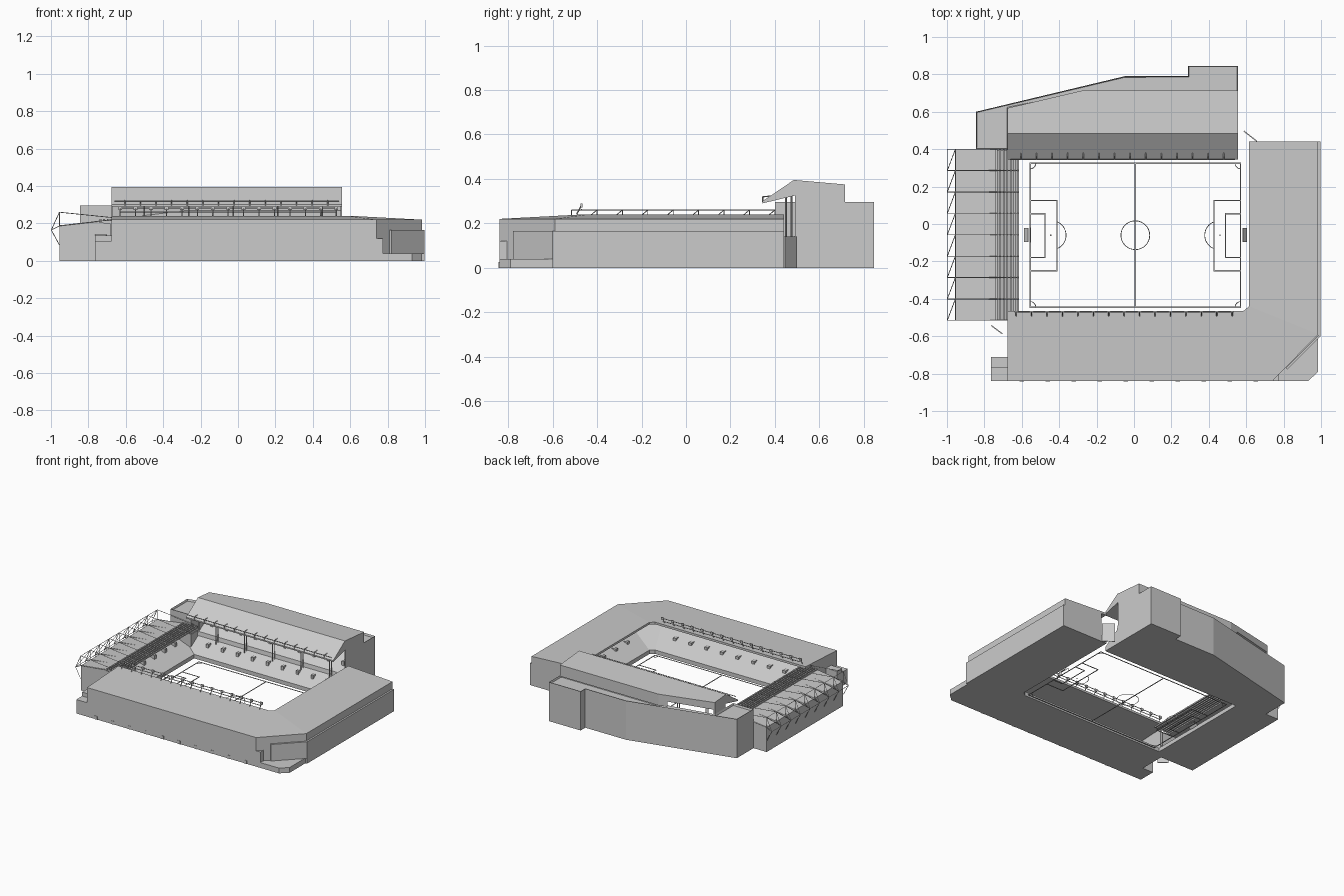
import bpy, bmesh, math
from mathutils import Vector

if "Cube" in bpy.data.objects:
    bpy.data.objects.remove(bpy.data.objects["Cube"])


def finish(name, bm):
    bmesh.ops.recalc_face_normals(bm, faces=bm.faces)
    me = bpy.data.meshes.new(name)
    bm.to_mesh(me)
    bm.free()
    ob = bpy.data.objects.new(name, me)
    bpy.context.collection.objects.link(ob)
    return ob


def loft(name, inner, outer, profile, cut=None):
    """Sweep a (t, z) section along stations running from inner to outer points."""
    bm = bmesh.new()
    rings = [[bm.verts.new((a[0] + (b[0] - a[0]) * t, a[1] + (b[1] - a[1]) * t, z))
              for t, z in profile] for a, b in zip(inner, outer)]
    n = len(profile)
    for r, s in zip(rings, rings[1:]):
        for i in range(n):
            bm.faces.new((r[i], r[(i + 1) % n], s[(i + 1) % n], s[i]))
    bm.faces.new(rings[0])
    bm.faces.new(rings[-1])
    if cut:
        bmesh.ops.bisect_plane(bm, geom=bm.verts[:] + bm.edges[:] + bm.faces[:],
                               plane_co=cut[0], plane_no=cut[1], clear_outer=True)
        bmesh.ops.holes_fill(bm, edges=[e for e in bm.edges if e.is_boundary])
    return finish(name, bm)


def prism(name, pts, z0, z1, rim=0):
    """Extrude a plan outline, optionally with a low parapet rim on top."""
    bm = bmesh.new()
    lo = [bm.verts.new((x, y, z0)) for x, y in pts]
    hi = [bm.verts.new((x, y, z1)) for x, y in pts]
    n = len(pts)
    for i in range(n):
        bm.faces.new((lo[i], lo[(i + 1) % n], hi[(i + 1) % n], hi[i]))
    bm.faces.new(lo)
    top = bm.faces.new(hi)
    if rim:
        bmesh.ops.recalc_face_normals(bm, faces=bm.faces)
        bmesh.ops.inset_region(bm, faces=[top], thickness=rim)
        for v in top.verts:
            v.co.z -= 0.015
    return finish(name, bm)


def boxes(name, items):
    """Many axis-aligned boxes, each (x0, x1, y0, y1, z0, z1)."""
    bm = bmesh.new()
    for x0, x1, y0, y1, z0, z1 in items:
        vs = bmesh.ops.create_cube(bm, size=1)['verts']
        for v in vs:
            v.co = (x0 + (v.co.x + .5) * (x1 - x0), y0 + (v.co.y + .5) * (y1 - y0),
                    z0 + (v.co.z + .5) * (z1 - z0))
    return finish(name, bm)


def bars(name, segs, r=0.002):
    """Thin square bars between pairs of points."""
    bm = bmesh.new()
    for a, b in segs:
        a, b = Vector(a), Vector(b)
        vs = bmesh.ops.create_cone(bm, cap_ends=True, segments=4, radius1=r, radius2=r,
                                   depth=(b - a).length)['verts']
        q = (b - a).to_track_quat('Z', 'Y')
        for v in vs:
            v.co = q @ v.co + (a + b) / 2
    return finish(name, bm)


def spread(a, b, n):
    return [a + (b - a) * i / (n - 1) for i in range(n)]


# South and east stands: one L-shaped sweep of base, seating slope and roof
L_in = [(-.675, -.465), (.585, -.465), (.615, -.44), (.615, .44)]
L_out = [(-.675, -.84), (.74, -.84), (.985, -.59), (.985, .44)]
loft("south_east_stand", L_in, L_out,
     [(0, 0), (0, .03), (.88, .18), (.88, .208), (0, .224), (0, .24), (1, .22), (1, 0)])
gap = [(.12, .05), (.88, .18), (.88, .208), (.12, .222)]
loft("south_end_wall", [(-.675, -.465), (-.667, -.465)], [(-.675, -.84), (-.667, -.84)], gap)
loft("east_end_wall", [(.615, .432), (.615, .44)], [(.985, .432), (.985, .44)], gap)

# East cladding, wrapping onto the cut corner, and the corner plinth
prism("east_cladding", [(.81, -.77), (.985, -.595), (.985, .44), (.998, .44),
                        (.998, -.6), (.82, -.778)], .04, .165)
prism("east_plinth", [(.98, -.6), (.998, -.6), (.998, .44), (.98, .44)], 0, .04)
prism("corner_plinth", [(.735, -.84), (.93, -.84), (.985, -.79), (.985, -.585)], 0, .04)
boxes("corner_block", [(.73, .775, -.84, -.805, .04, .12)])
boxes("south_annex", [(-.765, -.675, -.84, -.77, 0, .105), (-.765, -.675, -.77, -.71, 0, .135)])

# Floodlight rail along the south roof edge
xs = spread(-.63, .525, 15)
bars("south_light_rail",
     [((x, -.492, .241), (x, -.468, .285)) for x in xs] +
     [((-.63, -.47, .283), (.525, -.47, .283)), ((-.63, -.47, .262), (.525, -.47, .262))], .003)
boxes("south_lamps", [(x - .01, x + .01, -.474, -.466, .272, .29) for x in xs])

# North building: rear block with west tower and north-east bay
prism("north_building", [(-.845, .4), (-.675, .4), (-.675, .62), (-.27, .7), (.555, .7),
                         (.555, .845), (.29, .845), (.29, .79), (-.05, .79), (-.845, .6)],
      0, .295, .006)
boxes("tower_porch", [(-.775, -.67, .395, .475, 0, .15)])

# North seating, back wall and roof, trimmed by the slanting rear line
cut = ((-.27, .715, 0), (-.095, .405, 0))
N0, N1 = [(-.675, 0), (.555, 0)], [(-.675, 1), (.555, 1)]
loft("north_seating", N0, N1,
     [(.355, 0), (.355, .03), (.48, .11), (.485, .14), (.7, .27), (.712, .27), (.712, 0)], cut)
loft("north_roof", N0, N1,
     [(.345, .29), (.345, .3), (.485, .395), (.715, .375), (.715, .29), (.7, .29), (.7, .33),
      (.49, .325)], cut)
for nm, x in (("west", -.675), ("east", .547)):
    loft("north_%s_end_wall" % nm, [(x, 0), (x + .008, 0)], [(x, 1), (x + .008, 1)],
         [(.49, 0), (.49, .39), (.713, .372), (.713, 0)], cut)
bars("north_columns", [((x, y, .1), (x, y, .325)) for x in spread(-.5, .45, 5)
                       for y in (.45, .475)], .004)
xs = spread(-.605, .48, 14)
bars("north_lights", [((x, .345, .32), (x, .385, .322)) for x in xs] +
     [((x, .345, .295), (x, .345, .32)) for x in xs] +
     [((-.66, .345, .32), (.54, .345, .32))], .003)

# West stand: base, seating and solid outer roof panel
loft("west_stand", [(-.615, -.515), (-.615, .4)], [(-.955, -.515), (-.955, .4)],
     [(0, 0), (0, .03), (.93, .15), (.93, .178), (.37, .205), (.37, .215), (1, .187), (1, 0)])
for nm, y in (("south", -.515), ("north", .394)):
    loft("west_%s_end_wall" % nm, [(-.615, y), (-.615, y + .006)],
         [(-.955, y), (-.955, y + .006)], [(.2, .055), (.93, .15), (.93, .178), (.37, .206), (.2, .2)])
boxes("west_purlins", [(x - .005, x + .005, -.515, .4, .213, .223) for x in spread(-.735, -.62, 7)])

# West roof trusses with longitudinal tie bars
ys = spread(-.515, .4, 9)
segs = []
for y in ys:
    p = [(-.955, y, .085), (-.998, y, .165), (-.955, y, .26), (-.617, y, .226)]
    segs += list(zip(p, p[1:])) + [(p[1], (-.955, y, .187)), (p[2], (-.955, y, .187)),
                                   ((-.955, y, .188), p[3])]
for a, b in zip(ys, ys[1:]):
    segs += [((-.998, a, .165), (-.955, b, .26))]
segs += [((x, -.515, z), (x, .4, z)) for x, z in ((-.955, .26), (-.998, .165))]
bars("west_trusses", segs, .002)

# Corner gates
for nm, a, b in (("north_east", (.585, .495), (.655, .44)), ("south_west", (-.765, -.545), (-.705, -.59))):
    d = Vector((b[0] - a[0], b[1] - a[1]))
    n = Vector((-d.y, d.x)).normalized() * .006
    prism(nm + "_gate", [a, b, (b[0] + n.x, b[1] + n.y), (a[0] + n.x, a[1] + n.y)], 0, .14)

# Stair entrances in the seating
vom = [(x - .012, x + .012, -.61, -.575, .06, .1) for x in spread(-.55, .5, 9)]
vom += [(.725, .76, y - .012, y + .012, .06, .1) for y in spread(-.35, .35, 6)]
vom += [(-.77, -.735, y - .012, y + .012, .06, .105) for y in spread(-.43, .31, 7)]
vom += [(x - .01, x + .01, .42, .45, .06, .1) for x in spread(-.55, .45, 9)]
vom += [(x - .01, x + .01, .54, .58, .16, .205) for x in spread(-.6, .5, 10)]
boxes("seating_entrances", vom)

# Street doors
boxes("south_doors", [(x - .012, x + .012, -.843, -.838, 0, .025) for x in spread(-.6, .65, 10)])

# Pitch markings
W, H = .003, .003
L, R, B, T, CX, CY = -.555, .57, -.445, .325, .007, -.06


def line(x0, y0, x1, y1):
    return (min(x0, x1) - W, max(x0, x1) + W, min(y0, y1) - W, max(y0, y1) + W, 0, H)


def frame(x0, y0, x1, y1):
    return [line(x0, y0, x1, y0), line(x0, y1, x1, y1), line(x0, y0, x0, y1), line(x1, y0, x1, y1)]


marks = frame(L, B, R, T) + [line(CX, B, CX, T)]
for x, s in ((L, 1), (R, -1)):
    marks += frame(x, -.25, x + s * .143, .125) + frame(x, -.18, x + s * .08, .055)
    marks += [line(x + s * .11, CY, x + s * .11, CY)]
boxes("pitch_lines", marks + [line(CX, CY, CX, CY)])


def arc(cx, cy, r, a0, a1, n):
    p = [(cx + r * math.cos(a), cy + r * math.sin(a), .0015)
         for a in spread(math.radians(a0), math.radians(a1), n)]
    return list(zip(p, p[1:]))


arcs = arc(CX, CY, .077, 0, 360, 33)
arcs += arc(L + .115, CY, .077, -66, 66, 13) + arc(R - .115, CY, .077, 114, 246, 13)
for x, y, a in ((L, B, 0), (R, B, 90), (R, T, 180), (L, T, 270)):
    arcs += arc(x, y, .03, a, a + 90, 6)
bars("pitch_arcs", arcs, .002)

# Goals: posts, crossbar and sloping net
for nm, x, s in (("west", L, -1), ("east", R, 1)):
    loft(nm + "_goal_net", [(x + s * .01, -.097), (x + s * .01, -.021)],
         [(x + s * .033, -.097), (x + s * .033, -.021)], [(.9, 0), (0, .025), (.1, .025), (1, 0)])
    bars(nm + "_goal_frame", [((x, -.097, 0), (x, -.097, .026)), ((x, -.021, 0), (x, -.021, .026)),
                              ((x, -.097, .025), (x, -.021, .025))], .002)
